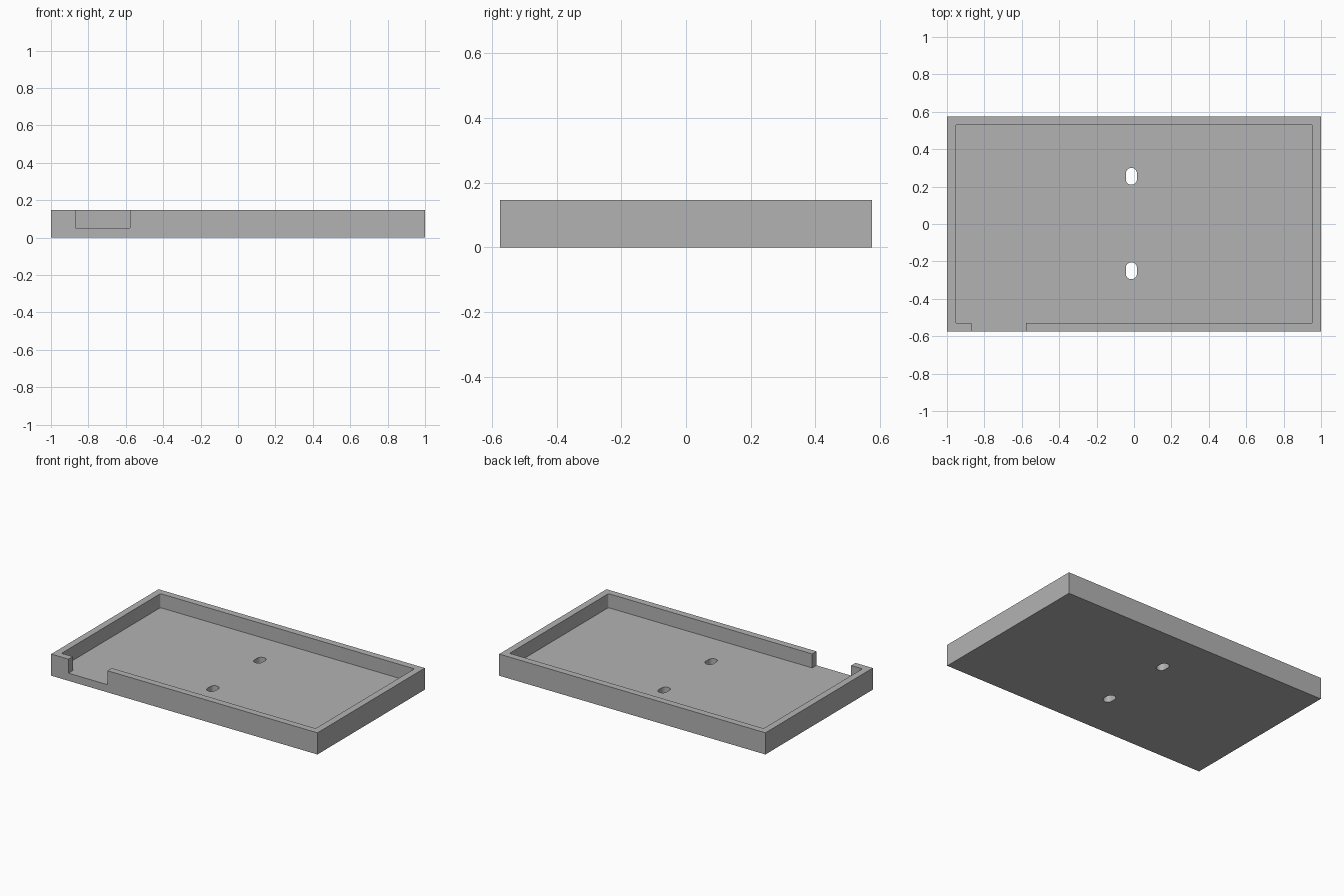
import bpy
import bmesh
import math

cube = bpy.data.objects.get("Cube")
if cube:
    bpy.data.objects.remove(cube, do_unlink=True)

HALF_X, HALF_Y, HEIGHT = 1.0, 0.576, 0.147
WALL, FLOOR = 0.046, 0.052
INNER_X, INNER_Y = HALF_X - WALL, HALF_Y - WALL

grey = bpy.data.materials.new("plain grey")
grey.use_nodes = True
colour = (0.45, 0.45, 0.45, 1)
grey.diffuse_color = colour
grey.node_tree.nodes["Principled BSDF"].inputs["Base Color"].default_value = colour


def prism(name, outline, low, high):
    """Extrude a flat counter-clockwise outline from low to high."""
    bm = bmesh.new()
    base = bm.faces.new([bm.verts.new((x, y, low)) for x, y in outline])
    top = bmesh.ops.extrude_face_region(bm, geom=[base])
    for v in top["geom"]:
        if isinstance(v, bmesh.types.BMVert):
            v.co.z = high
    bmesh.ops.recalc_face_normals(bm, faces=bm.faces)
    mesh = bpy.data.meshes.new(name)
    bm.to_mesh(mesh)
    bm.free()
    mesh.materials.append(grey)
    obj = bpy.data.objects.new(name, mesh)
    bpy.context.scene.collection.objects.link(obj)
    return obj


def rounded(cx, cy, hx, hy, radius, steps):
    """Outline of a rectangle with rounded corners."""
    points = []
    for i, (sx, sy) in enumerate([(1, 1), (-1, 1), (-1, -1), (1, -1)]):
        for k in range(steps + 1):
            a = (i + k / steps) * math.pi / 2
            p = (cx + sx * (hx - radius) + radius * math.cos(a),
                 cy + sy * (hy - radius) + radius * math.sin(a))
            if not points or math.dist(p, points[-1]) > 1e-5:
                points.append(p)
    if math.dist(points[0], points[-1]) < 1e-5:
        points.pop()
    return points


def box(x0, x1, y0, y1):
    return [(x0, y0), (x1, y0), (x1, y1), (x0, y1)]


# Solid block that becomes the tray
tray = prism("tray", box(-HALF_X, HALF_X, -HALF_Y, HALF_Y), 0, HEIGHT)

# Cavity, front wall notch and the two mounting slots
cutters = [
    prism("cavity_cutter", rounded(0, 0, INNER_X, INNER_Y, 0.006, 4), FLOOR, 0.3),
    prism("notch_cutter", box(-0.87, -0.577, -0.7, -0.5), FLOOR, 0.3),
]
for name, y in (("back", 0.255), ("front", -0.25)):
    cutters.append(prism(name + "_slot_cutter",
                         rounded(-0.014, y, 0.03, 0.045, 0.03, 8), -0.1, 0.1))

for cutter in cutters:
    cutter.hide_render = True
    mod = tray.modifiers.new(cutter.name, "BOOLEAN")
    mod.operation = "DIFFERENCE"
    mod.solver = "EXACT"
    mod.object = cutter

# Bake the cuts into the tray and discard the cutters
graph = bpy.context.evaluated_depsgraph_get()
cut_mesh = bpy.data.meshes.new_from_object(tray.evaluated_get(graph))
tray.modifiers.clear()
tray.data = cut_mesh
for cutter in cutters:
    bpy.data.objects.remove(cutter, do_unlink=True)

# Smooth the slot ends and cavity corners, keep every other edge sharp
bpy.ops.object.select_all(action="DESELECT")
tray.select_set(True)
bpy.context.view_layer.objects.active = tray
bpy.ops.object.shade_smooth_by_angle(angle=math.radians(30))
